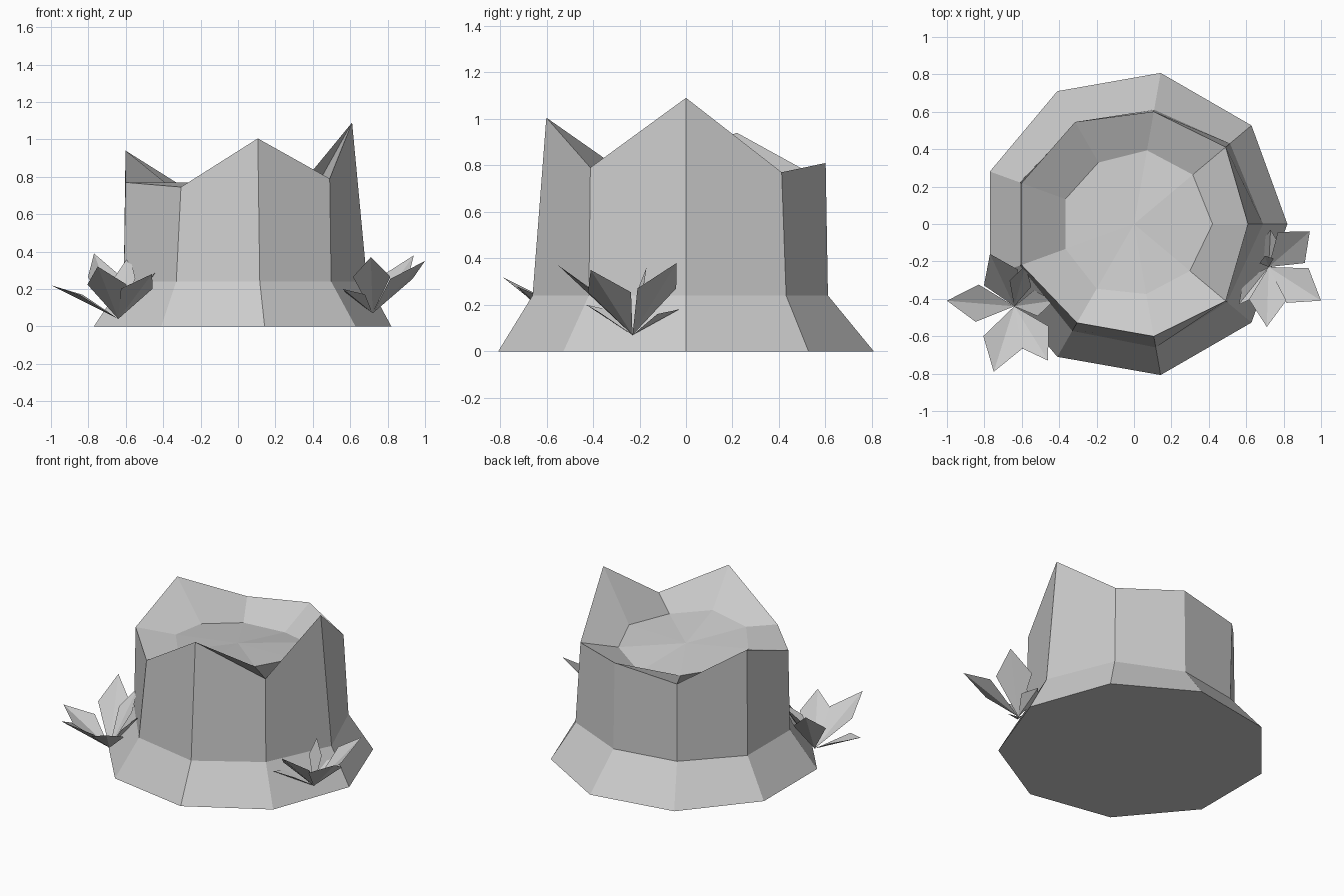
import bpy, bmesh, math
from mathutils import Vector

cube = bpy.data.objects.get("Cube")
if cube:
    bpy.data.objects.remove(cube, do_unlink=True)

SIDES = 9
grey = bpy.data.materials.new("plain_grey")
grey.use_nodes = True
grey.diffuse_color = (0.6, 0.6, 0.6, 1)
grey.node_tree.nodes["Principled BSDF"].inputs["Base Color"].default_value = (0.6, 0.6, 0.6, 1)


def finish(name, bm):
    mesh = bpy.data.meshes.new(name)
    bm.to_mesh(mesh)
    bm.free()
    mesh.materials.append(grey)
    obj = bpy.data.objects.new(name, mesh)
    bpy.context.collection.objects.link(obj)
    return obj


def ring(bm, radii, heights):
    verts = []
    for i, (r, z) in enumerate(zip(radii, heights)):
        a = math.tau * i / SIDES
        verts.append(bm.verts.new((r * math.cos(a), r * math.sin(a), z)))
    return verts


def bridge(bm, low, high):
    for i in range(SIDES):
        j = (i + 1) % SIDES
        bm.faces.new((low[i], low[j], high[j], high[i]))


# Stump: flared foot, upright wall, jagged rim and sunken top
bm = bmesh.new()
foot = ring(bm, [0.82] * SIDES, [0] * SIDES)
waist = ring(bm, [0.69, 0.67, 0.62, 0.62, 0.65, 0.65, 0.66, 0.67, 0.65], [0.24] * SIDES)
rim = ring(bm, [0.61, 0.64, 0.61, 0.63, 0.64, 0.64, 0.61, 0.61, 0.64],
           [1.09, 0.77, 0.81, 0.76, 0.94, 0.77, 0.745, 1.005, 0.79])
inner = ring(bm, [0.42, 0.41, 0.40, 0.38, 0.39, 0.39, 0.40, 0.38, 0.39],
             [0.75, 0.73, 0.68, 0.70, 0.72, 0.75, 0.77, 0.80, 0.76])
for low, high in ((foot, waist), (waist, rim), (rim, inner)):
    bridge(bm, low, high)
bm.faces.new(list(reversed(foot)))
centre = bm.verts.new((0, 0, 0.74))
for i in range(SIDES):
    bm.faces.new((inner[i], inner[(i + 1) % SIDES], centre))
finish("stump", bm)


# Leaf clusters: folded diamond leaves fanning from one root
def leaf_cluster(name, root, tips):
    bm = bmesh.new()
    root = Vector(root)
    for tip, half_width in tips:
        tip = Vector(tip)
        along = tip - root
        across = Vector((-along.y, along.x, 0)).normalized() * half_width
        middle = root + along * 0.55 + Vector((0, 0, 0.03))
        base, point, left, right = [bm.verts.new(p) for p in
                                    (root, tip, middle + across, middle - across)]
        bm.faces.new((base, point, left))
        bm.faces.new((base, right, point))
    finish(name, bm)


leaf_cluster("right_leaf_cluster", (-0.64, -0.44, 0.04), [
    ((-0.75, -0.79, 0.32), 0.11),
    ((-0.46, -0.73, 0.28), 0.10),
    ((-1.00, -0.41, 0.22), 0.10),
    ((-0.77, -0.16, 0.39), 0.10),
    ((-0.58, -0.22, 0.38), 0.06),
    ((-0.43, -0.41, 0.30), 0.07),
])
leaf_cluster("left_leaf_cluster", (0.72, -0.23, 0.07), [
    ((1.00, -0.41, 0.35), 0.11),
    ((0.94, -0.04, 0.38), 0.11),
    ((0.71, -0.55, 0.37), 0.10),
    ((0.56, -0.43, 0.20), 0.06),
    ((0.70, -0.17, 0.36), 0.04),
    ((0.73, -0.03, 0.18), 0.06),
])
